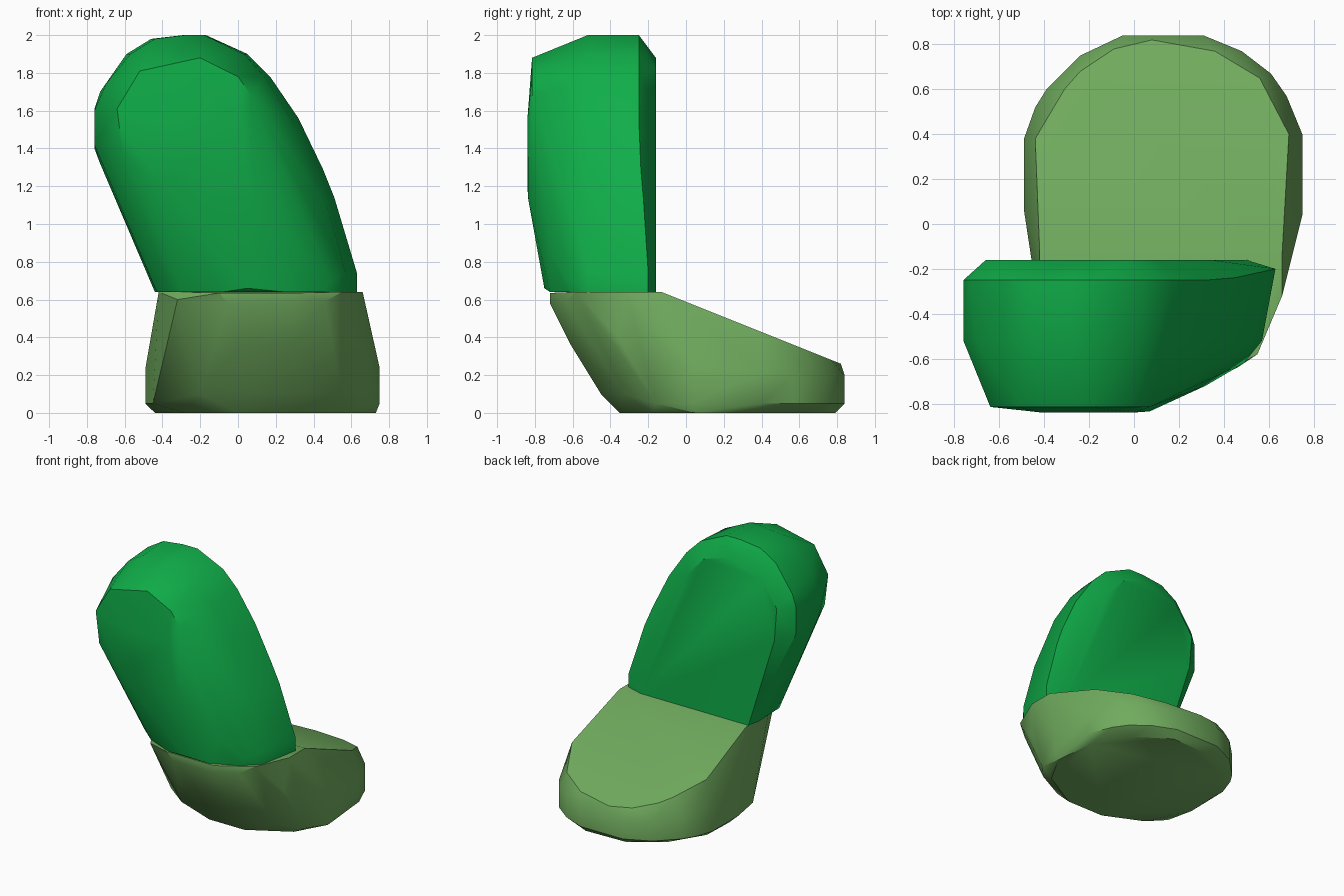
import bpy
import bmesh
import math

cube = bpy.data.objects.get("Cube")
if cube:
    bpy.data.objects.remove(cube, do_unlink=True)


def material(name, color):
    m = bpy.data.materials.new(name)
    m.use_nodes = True
    m.diffuse_color = color
    bsdf = m.node_tree.nodes["Principled BSDF"]
    bsdf.inputs["Base Color"].default_value = color
    bsdf.inputs["Roughness"].default_value = 0.8
    return m


def hull(name, points, mat):
    """Faceted, pebble-like solid wrapped around a few cross-sections."""
    bm = bmesh.new()
    for p in points:
        bm.verts.new(p)
    res = bmesh.ops.convex_hull(bm, input=bm.verts[:])
    loose = {g for g in res["geom_interior"] + res["geom_unused"]
             if isinstance(g, bmesh.types.BMVert)}
    bmesh.ops.delete(bm, geom=list(loose), context="VERTS")
    bmesh.ops.dissolve_limit(bm, angle_limit=math.radians(1.5),
                             verts=bm.verts[:], edges=bm.edges[:])
    bmesh.ops.recalc_face_normals(bm, faces=bm.faces[:])
    me = bpy.data.meshes.new(name)
    bm.to_mesh(me)
    bm.free()
    me.materials.append(mat)
    ob = bpy.data.objects.new(name, me)
    bpy.context.collection.objects.link(ob)
    bpy.ops.object.select_all(action="DESELECT")
    ob.select_set(True)
    bpy.context.view_layer.objects.active = ob
    bpy.ops.object.shade_smooth_by_angle(angle=math.radians(30))
    return ob


bright_green = material("bright green", (0.005, 0.42, 0.066, 1))
olive_green = material("olive green", (0.163, 0.41, 0.112, 1))

# Upper pad: sections (x, z) from the flat back towards the front
back = [(-0.42, 0.64), (-0.64, 1.35), (-0.66, 1.6), (-0.53, 1.79),
        (-0.24, 1.88), (-0.04, 1.82), (0.1, 1.66), (0.34, 1.2), (0.5, 0.64)]
rim = [(-0.44, 0.64), (-0.73, 1.32), (-0.76, 1.4), (-0.76, 1.61),
       (-0.73, 1.7), (-0.59, 1.9), (-0.46, 1.98), (-0.29, 2.0),
       (-0.17, 2.0), (0.05, 1.9), (0.17, 1.78), (0.32, 1.56),
       (0.45, 1.29), (0.51, 1.14), (0.63, 0.74), (0.63, 0.64)]
middle = [(-0.43, 0.64), (-0.72, 1.32), (-0.76, 1.42), (-0.76, 1.6),
          (-0.7, 1.74), (-0.57, 1.9), (-0.44, 1.98), (-0.28, 2.0),
          (-0.18, 2.0), (0.03, 1.9), (0.14, 1.78), (0.29, 1.54),
          (0.47, 1.1), (0.57, 0.74), (0.57, 0.64)]
front = [(-0.61, 1.37), (-0.64, 1.61), (-0.52, 1.81), (-0.2, 1.88),
         (0.0, 1.78), (0.07, 1.68)]
pad = [(x, -0.16, z) for x, z in back]
pad += [(x, -0.25 + 0.05 * max(0, (x - 0.4) / 0.23), z) for x, z in rim]
pad += [(x, -0.52, z) for x, z in middle]
pad += [(x, -0.815, z) for x, z in front]
# Bulged front face and its rounded lower edge
pad += [(-0.41, -0.84, 1.55), (-0.41, -0.84, 1.2), (0.0, -0.84, 1.55),
        (0.07, -0.835, 1.13), (0.32, -0.72, 0.85), (0.49, -0.62, 0.7),
        (-0.3, -0.63, 0.64), (-0.08, -0.72, 0.64), (0.05, -0.75, 0.66),
        (0.25, -0.72, 0.64), (0.45, -0.63, 0.64)]
hull("upper_pad", pad, bright_green)

# Base: widest outline, repeated at two heights
outline = [(-0.45, -0.17), (-0.49, 0.06), (-0.49, 0.38), (-0.44, 0.52),
           (-0.39, 0.6), (-0.24, 0.75), (-0.05, 0.84), (0.31, 0.84),
           (0.48, 0.77), (0.61, 0.67), (0.68, 0.57), (0.75, 0.4),
           (0.75, 0.04), (0.7, -0.16)]
base = [(x, y, 0.05) for x, y in outline]
base += [(x, y, 0.24 - 0.05 * max(0, y)) for x, y in outline]
# Flat underside
base += [(x, y, 0) for x, y in [
    (-0.44, 0.1), (-0.43, 0.36), (-0.27, 0.62), (-0.03, 0.78), (0.3, 0.79),
    (0.55, 0.62), (0.7, 0.36), (0.73, 0.05), (0.6, -0.18), (0.3, -0.35),
    (0.0, -0.35), (-0.28, -0.22)]]
# Sloping top face
base += [(x, y, 0.64 - 0.4 * (y + 0.13)) for x, y in [
    (-0.42, -0.13), (-0.44, 0.38), (-0.31, 0.6), (-0.24, 0.68),
    (-0.09, 0.78), (0.08, 0.82), (0.22, 0.79), (0.36, 0.77),
    (0.56, 0.65), (0.69, 0.4), (0.66, -0.13)]]
# Level shelf under the pad and the undercut front
base += [(-0.42, -0.4, 0.64), (-0.3, -0.6, 0.64), (-0.1, -0.72, 0.635),
         (0.3, -0.72, 0.635), (0.55, -0.58, 0.64), (0.66, -0.32, 0.64),
         (-0.05, -0.72, 0.58), (0.3, -0.72, 0.58),
         (-0.32, -0.61, 0.6), (0.46, -0.64, 0.59),
         (0.0, -0.61, 0.36), (0.3, -0.61, 0.36),
         (-0.2, -0.4, 0.1), (0.05, -0.45, 0.1), (0.32, -0.45, 0.1),
         (0.55, -0.33, 0.1), (-0.43, -0.3, 0.4), (0.64, -0.36, 0.4)]
hull("base", base, olive_green)
